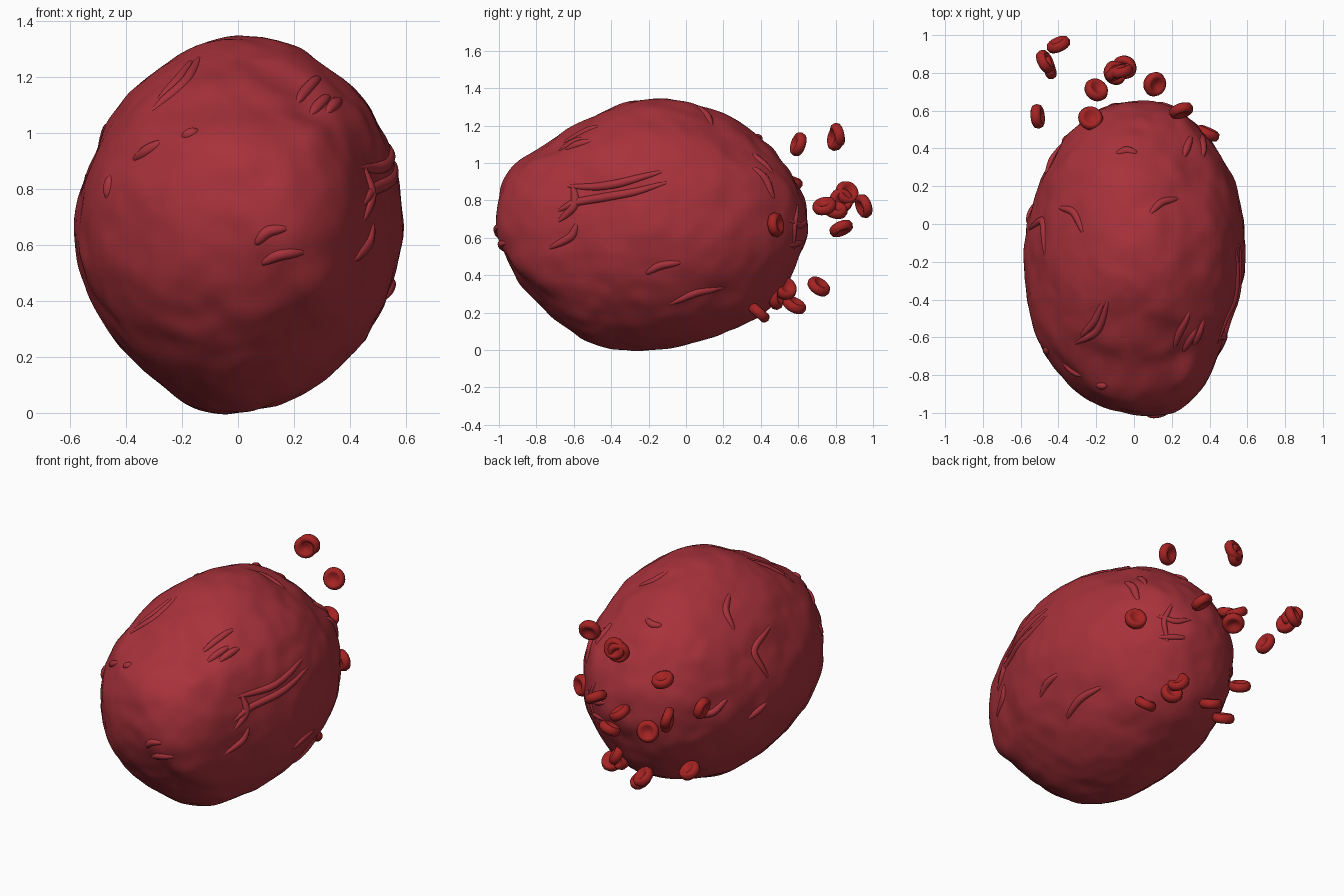
import bpy, bmesh, math
from mathutils import Vector, noise

cube = bpy.data.objects.get("Cube")
if cube:
    bpy.data.objects.remove(cube, do_unlink=True)


def make_material(name, rgb):
    mat = bpy.data.materials.new(name)
    mat.use_nodes = True
    color = (*rgb, 1.0)
    mat.diffuse_color = color
    mat.node_tree.nodes["Principled BSDF"].inputs["Base Color"].default_value = color
    return mat


clot_red = make_material("dark clot red", (0.39, 0.031, 0.043))
cell_red = make_material("cell red", (0.38, 0.017, 0.017))


def add_mesh(name, bm, mat):
    mesh = bpy.data.meshes.new(name)
    for face in bm.faces:
        face.smooth = True
    bm.to_mesh(mesh)
    bm.free()
    mesh.materials.append(mat)
    obj = bpy.data.objects.new(name, mesh)
    bpy.context.collection.objects.link(obj)
    return obj


# Lumpy egg-shaped surface: an ellipsoid pulled towards three outline profiles
CENTER = Vector((0, -0.175, 0.675))
HALF = Vector((0.585, 0.82, 0.67))

side_profile = [(-.995, .75), (-.98, .9), (-.7, 1.14), (-.5, 1.24), (-.3, 1.33), (-.13, 1.345),
                (.12, 1.29), (.3, 1.22), (.42, 1.11), (.57, .93), (.645, .75), (.6, .5),
                (.43, .2), (.13, .07), (-.18, .01), (-.42, -.01), (-.53, .04), (-.7, .18),
                (-.87, .33), (-.96, .5)]
plan_profile = [(.22, -1.0), (.31, -.93), (.43, -.75), (.48, -.55), (.56, -.38), (.57, .1),
                (.45, .38), (.2, .62), (-.08, .65), (-.32, .5), (-.5, .2), (-.59, -.15),
                (-.56, -.4), (-.53, -.58), (-.4, -.79), (-.2, -.95)]
cross_profile = [(.12, 1.35), (.27, 1.26), (.4, 1.17), (.5, 1.04), (.56, .88), (.585, .7),
                 (.555, .45), (.47, .3), (.27, .09), (.1, .03), (-.1, 0), (-.33, .15),
                 (-.5, .36), (-.59, .62), (-.54, .8), (-.48, 1.0), (-.35, 1.18), (-.2, 1.28)]

# Corners between the outlines: direction and reach
anchors = [(Vector((.3, .43, .86)), .965), (Vector((-.3, .43, -.86)), .97),
           (Vector((-.3, -.43, -.86)), 1.0)]
for axis, profile in enumerate((side_profile, cross_profile, plan_profile)):
    for a, b in profile:
        p = CENTER.copy()
        u, w = [i for i in range(3) if i != axis]
        p[u], p[w] = a, b
        q = Vector((p[i] - CENTER[i]) / HALF[i] for i in range(3))
        anchors.append((q.normalized(), q.length))


def body_point(d):
    total, weight = 0.01, 0.01
    for direction, reach in anchors:
        w = math.exp(32 * (d.dot(direction) - 1))
        total += w * reach
        weight += w
    p = Vector(a * b for a, b in zip(d, HALF))
    lumps = 0.016 * noise.noise(p * 6) + 0.009 * noise.noise(p * 11)
    return CENTER + p * (total / weight + lumps)


bm = bmesh.new()
bmesh.ops.create_icosphere(bm, subdivisions=6, radius=1)
for v in bm.verts:
    v.co = body_point(v.co.normalized())
add_mesh("clot_body", bm, clot_red)


def on_surface(axis, side, a, b):
    """Surface point found from two coordinates, looking along one axis."""
    u, w = [i for i in range(3) if i != axis]
    d = Vector((0, 0, 0))
    d[u] = (a - CENTER[u]) / HALF[u]
    d[w] = (b - CENTER[w]) / HALF[w]
    d[axis] = side * math.sqrt(max(0, 1 - d[u] ** 2 - d[w] ** 2))
    return body_point(d.normalized())


def add_ridges(name, axis, side, strokes, thickness=0.022):
    """Half-sunk tapered folds that follow the surface."""
    curve = bpy.data.curves.new(name, "CURVE")
    curve.dimensions = "3D"
    curve.bevel_depth = thickness
    curve.bevel_resolution = 3
    curve.use_fill_caps = True
    steps = 7
    for stroke in strokes:
        path = []
        for (a, b), (c, d) in zip(stroke, stroke[1:]):
            path += [(a + (c - a) * k / steps, b + (d - b) * k / steps) for k in range(steps)]
        path.append(stroke[-1])
        # Round the corners of the stroke
        for _ in range(4):
            path = [path[0]] + [tuple((l + 2 * m + r) / 4 for l, m, r in zip(*trio))
                                for trio in zip(path, path[1:], path[2:])] + [path[-1]]
        spline = curve.splines.new("POLY")
        spline.points.add(len(path) - 1)
        for k, (point, (a, b)) in enumerate(zip(spline.points, path)):
            p = on_surface(axis, side, a, b)
            p += (CENTER - p).normalized() * 0.007
            point.co = (*p, 1)
            point.radius = 0.15 + 0.85 * math.sin(math.pi * k / (len(path) - 1)) ** 0.6
        spline.use_smooth = True
    curve.materials.append(clot_red)
    bpy.context.collection.objects.link(bpy.data.objects.new(name, curve))


add_ridges("front_ridges", 1, -1, [
    [(-.38, .9), (-.27, .97)],
    [(-.2, .98), (-.14, 1.01)],
    [(.06, .6), (.1, .65), (.17, .66)],
    [(.08, .53), (.14, .57), (.23, .58)],
    [(-.46, .76), (-.45, .85)],
])
add_ridges("right_ridges", 0, 1, [
    [(-.66, .88), (-.4, .88), (-.1, .96)],
    [(-.7, .74), (-.6, .8), (-.3, .84), (-.08, .9)],
    [(-.62, .9), (-.6, .78), (-.7, .68)],
    [(-.74, .54), (-.63, .6), (-.6, .68)],
    [(-.22, .4), (-.14, .45), (-.02, .47)],
    [(-.1, .23), (.05, .3), (.22, .33)],
    [(.35, .98), (.42, .9), (.46, .8)],
], 0.024)
add_ridges("left_ridges", 0, -1, [
    [(-.19, 1.05), (.05, .97), (-.03, .76)],
    [(.14, .55), (0, .64)],
    [(.45, .66), (.36, .66), (.27, .74)],
], 0.024)
add_ridges("top_ridges", 2, 1, [
    [(-.33, -.65), (-.2, -.6), (-.14, -.4)],
    [(-.3, -.62), (-.22, -.54), (-.17, -.42)],
    [(.22, -.7), (.3, -.45)],
    [(.27, -.71), (.33, -.55)],
    [(.32, -.66), (.37, -.5)],
    [(.08, .05), (.15, .13), (.25, .15)],
    [(-.42, .1), (-.33, .08), (-.28, -.05)],
    [(.27, .37), (.3, .46)],
    [(-.1, .39), (-.04, .41), (.02, .39)],
])
add_ridges("back_ridges", 1, 1, [
    [(.2, .8), (.26, .66), (.22, .52)],
    [(.1, .7), (.2, .66), (.3, .7)],
    [(.12, .58), (.28, .56)],
], 0.018)


# Dimpled round cells, each a spun profile
def add_cell(name, place, normal):
    half = [(0.001, .009), (.022, .013), (.035, .023), (.047, .027), (.059, .02)]
    profile = half + [(.066, 0)] + [(r, -z) for r, z in reversed(half)]
    bm = bmesh.new()
    verts = [bm.verts.new((r, 0, z)) for r, z in profile]
    edges = [bm.edges.new(pair) for pair in zip(verts, verts[1:])]
    bmesh.ops.spin(bm, geom=verts + edges, cent=(0, 0, 0), axis=(0, 0, 1),
                   angle=math.tau, steps=28, use_duplicate=False)
    bmesh.ops.remove_doubles(bm, verts=bm.verts, dist=0.0008)
    bmesh.ops.holes_fill(bm, edges=bm.edges)
    bmesh.ops.recalc_face_normals(bm, faces=bm.faces)
    obj = add_mesh(name, bm, cell_red)
    obj.location = place
    obj.rotation_euler = Vector(normal).to_track_quat("Z", "Y").to_euler()


cells = [
    ((-.40, .95, .77), (-.4, .9, .3)),
    ((-.47, .86, .84), (.8, .4, .3)),
    ((-.45, .83, .80), (.9, .3, .1)),
    ((-.51, .57, .80), (1, .1, .25)),
    ((-.20, .71, .34), (.4, .5, .7)),
    ((-.23, .56, .90), (.1, .3, .9)),
    ((-.09, .80, 1.13), (-.45, .9, -.15)),
    ((-.07, .81, 1.15), (-.2, .9, .2)),
    ((-.10, .80, .75), (.5, .2, .8)),
    ((-.05, .83, .65), (-.3, -.4, .9)),
    ((.11, .74, .77), (.5, -.2, .8)),
    ((.25, .60, 1.10), (-.3, .9, -.3)),
    ((.39, .48, .67), (.4, .9, .1)),
    ((-.32, .42, .30), (.3, .5, .8)),
    ((.11, .53, .33), (.7, .4, .4)),
    ((.12, .48, .28), (.3, .9, .1)),
    ((-.09, .58, .24), (.3, .4, .8)),
    ((.24, .39, .20), (0, .65, .75)),
]
for i, (place, normal) in enumerate(cells):
    add_cell(f"cell_{i + 1}", place, normal)
